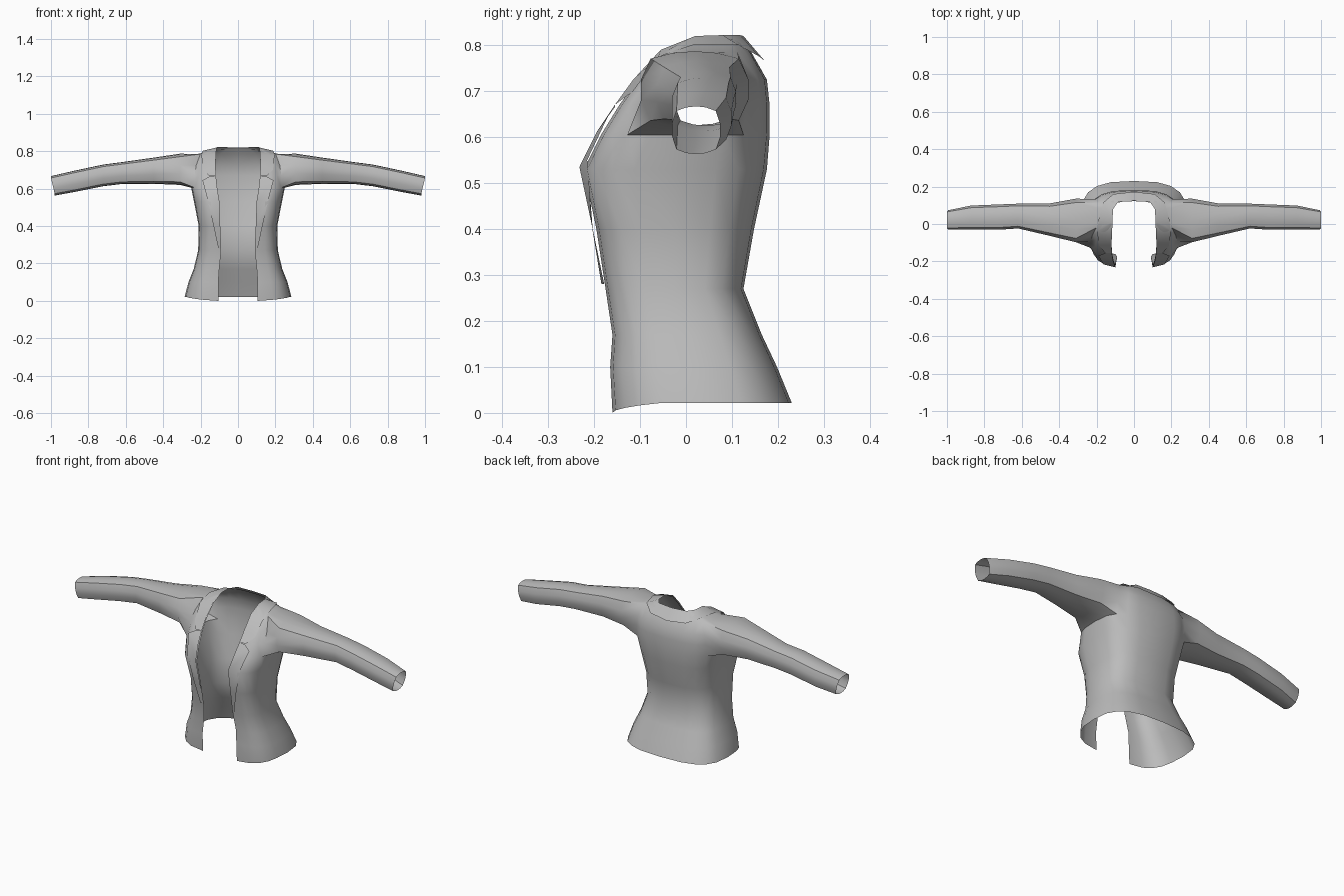
import bpy, bmesh, math

if "Cube" in bpy.data.objects:
    bpy.data.objects.remove(bpy.data.objects["Cube"], do_unlink=True)

cloth = bpy.data.materials.new("grey_cloth")
cloth.use_nodes = True
GREY = (0.5, 0.5, 0.5, 1)
cloth.diffuse_color = GREY
cloth.node_tree.nodes["Principled BSDF"].inputs["Base Color"].default_value = GREY


def finish(name, bm):
    """Turn a half mesh into a mirrored, smooth shaded object."""
    bmesh.ops.recalc_face_normals(bm, faces=bm.faces)
    mesh = bpy.data.meshes.new(name)
    bm.to_mesh(mesh)
    bm.free()
    mesh.materials.append(cloth)
    obj = bpy.data.objects.new(name, mesh)
    bpy.context.collection.objects.link(obj)
    mirror = obj.modifiers.new("mirror", "MIRROR")
    mirror.merge_threshold = 0.002
    bpy.ops.object.select_all(action="DESELECT")
    obj.select_set(True)
    bpy.context.view_layer.objects.active = obj
    bpy.ops.object.shade_smooth_by_angle(angle=math.radians(50))
    return obj


def soft(v, power=0.7):
    return math.copysign(abs(v) ** power, v)


# Torso levels: height, half width, front y, back y, x of the front opening
LEVELS = [
    (0.022, 0.285, -0.16, 0.23, 0.105),
    (0.10, 0.265, -0.165, 0.198, 0.105),
    (0.17, 0.237, -0.16, 0.165, 0.10),
    (0.27, 0.213, -0.175, 0.125, 0.09),
    (0.40, 0.210, -0.195, 0.148, 0.095),
    (0.53, 0.235, -0.222, 0.176, 0.10),
    (0.605, 0.25, -0.185, 0.182, 0.112),
    (0.67, 0.25, -0.145, 0.182, 0.118),
    (0.725, 0.24, -0.105, 0.176, 0.12),
    (0.785, 0.215, -0.05, 0.142, 0.118),
    (0.812, 0.13, 0.0, 0.122, 0.115),
]
COLS = 10
ARM_COLS = (3, 7)
ARM_ROWS = (6, 9)

bm = bmesh.new()
grid = []
for r, (z, w, yf, yb, xe) in enumerate(LEVELS):
    row = []
    for c in range(COLS + 1):
        a = math.pi / 2 - math.pi * c / COLS
        inner = xe if c > COLS / 2 else 0
        x = inner + (w - inner) * soft(max(0, math.cos(a)))
        y = (yf + yb) / 2 + (yb - yf) / 2 * soft(math.sin(a))
        dip = 0.022 * max(0, c - 6) / 4 if r == 0 else 0
        row.append(bm.verts.new((x if c else 0, y, z - dip)))
    grid.append(row)

for r in range(len(LEVELS) - 1):
    for c in range(COLS):
        in_armhole = (ARM_COLS[0] <= c < ARM_COLS[1]
                      and ARM_ROWS[0] <= r < ARM_ROWS[1])
        if not in_armhole:
            bm.faces.new((grid[r][c], grid[r][c + 1],
                          grid[r + 1][c + 1], grid[r + 1][c]))

# Sleeve grows from the armhole loop
(c0, c1), (r0, r1) = ARM_COLS, ARM_ROWS
loop = ([(r0, c) for c in range(c0, c1)] + [(r, c1) for r in range(r0, r1)]
        + [(r1, c) for c in range(c1, c0, -1)] + [(r, c0) for r in range(r1, r0, -1)])
ring = [grid[r][c] for r, c in loop]
# Sleeve sections: x, bottom z, top z, front y, back y
SLEEVE = [
    (0.31, 0.62, 0.787, -0.10, 0.138),
    (0.45, 0.626, 0.766, -0.065, 0.112),
    (0.62, 0.625, 0.742, -0.025, 0.11),
    (0.72, 0.613, 0.729, -0.032, 0.106),
    (0.87, 0.583, 0.697, -0.032, 0.10),
    (0.99, 0.563, 0.667, -0.031, 0.075),
]
for i, (x, zb, zt, yf, yb) in enumerate(SLEEVE):
    new = []
    for r, c in loop:
        p = 1 - 2 * (c - c0) / (c1 - c0)
        q = 2 * (r - r0) / (r1 - r0) - 1
        # Rounded box section
        y = (yf + yb) / 2 + (yb - yf) / 2 * p * math.sqrt(1 - 0.35 * q * q)
        z = (zb + zt) / 2 + (zt - zb) / 2 * q * math.sqrt(1 - 0.35 * p * p)
        slant = 0.01 * q if i == len(SLEEVE) - 1 else 0
        new.append(bm.verts.new((x + slant, y, z)))
    for k in range(len(loop)):
        n = (k + 1) % len(loop)
        bm.faces.new((ring[k], ring[n], new[n], new[k]))
    ring = new
finish("jacket_body_and_sleeves", bm)


def strip(name, pairs):
    """Band of cloth between an inner and an outer edge."""
    band = bmesh.new()
    rows = [[band.verts.new(p) for p in pair] for pair in pairs]
    for a, b in zip(rows, rows[1:]):
        band.faces.new((a[0], a[1], b[1], b[0]))
    finish(name, band)


# Lapel lies folded on the chest, ending at the notch
strip("lapel", [
    ((0.09, -0.178, 0.28), (0.105, -0.184, 0.28)),
    ((0.095, -0.203, 0.40), (0.135, -0.207, 0.42)),
    ((0.10, -0.232, 0.535), (0.165, -0.215, 0.55)),
    ((0.112, -0.195, 0.61), (0.19, -0.17, 0.645)),
    ((0.118, -0.155, 0.67), (0.152, -0.155, 0.665)),
])
# Collar runs from the notch over the shoulder and round the neck
strip("collar", [
    ((0.118, -0.155, 0.67), (0.155, -0.155, 0.67)),
    ((0.12, -0.115, 0.725), (0.187, -0.115, 0.70)),
    ((0.118, -0.055, 0.79), (0.195, -0.06, 0.775)),
    ((0.115, 0.02, 0.82), (0.19, 0.02, 0.802)),
    ((0.112, 0.08, 0.822), (0.165, 0.115, 0.80)),
    ((0.085, 0.118, 0.822), (0.11, 0.16, 0.775)),
    ((0, 0.125, 0.82), (0, 0.172, 0.765)),
])
